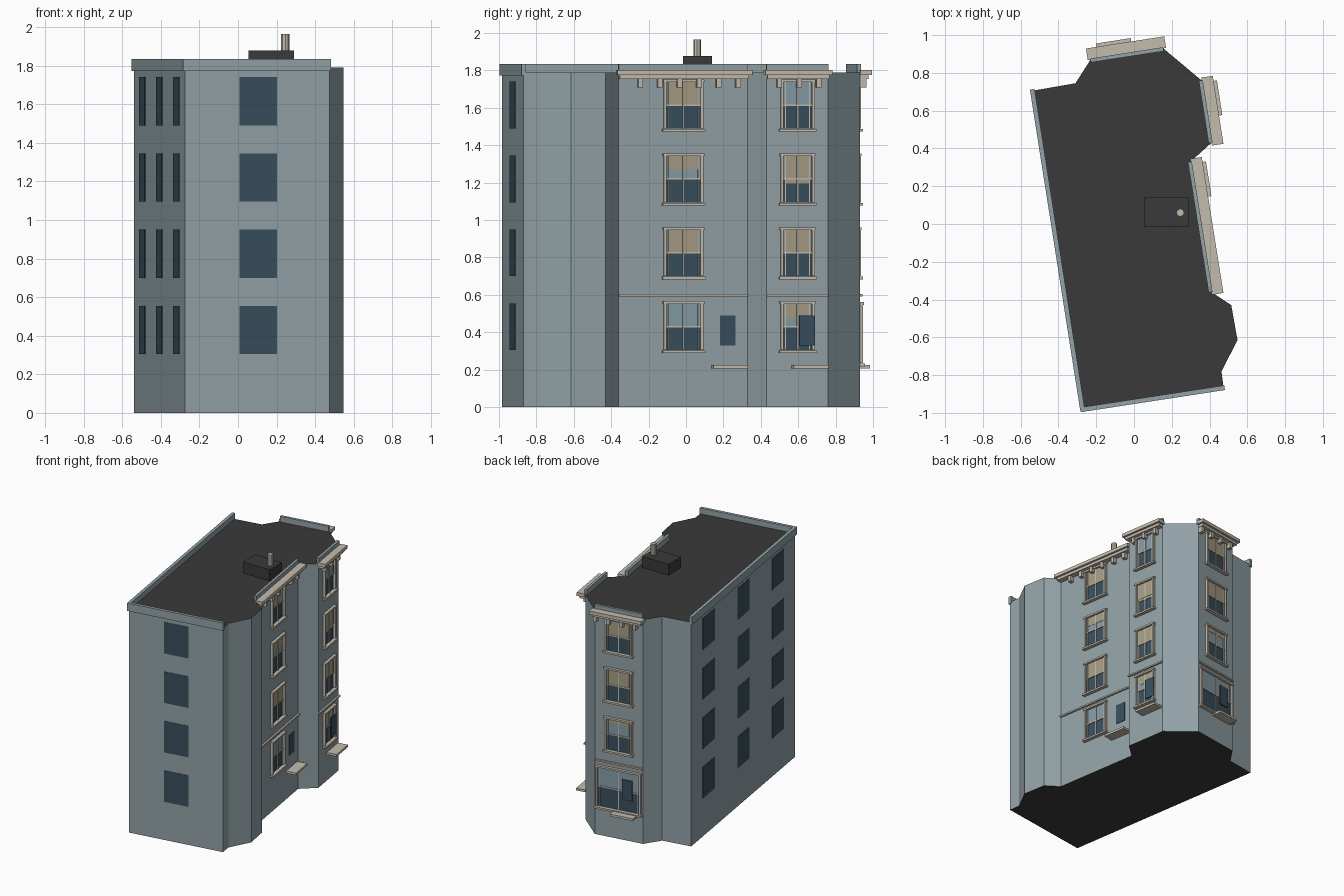
import bpy, bmesh, math
from mathutils import Vector

if "Cube" in bpy.data.objects:
    bpy.data.objects.remove(bpy.data.objects["Cube"])


def mat(name, r, g, b):
    m = bpy.data.materials.new(name)
    m.diffuse_color = (r, g, b, 1)
    m.use_nodes = True
    m.node_tree.nodes["Principled BSDF"].inputs["Base Color"].default_value = m.diffuse_color
    return m


WALL = mat("grey blue wall", 0.29, 0.36, 0.385)
ROOF = mat("dark roof", 0.042, 0.042, 0.042)
GLASS = mat("dark glass", 0.04, 0.078, 0.108)
SKY = mat("pale glass", 0.235, 0.33, 0.385)
TRIM = mat("stone trim", 0.55, 0.50, 0.42)
BLIND = mat("tan blind", 0.38, 0.335, 0.23)

parts = {}


def part(name, material):
    if name not in parts:
        parts[name] = (bmesh.new(), material)
    return parts[name][0]


class Face:
    """Wall segment: u runs along it from its middle, n points outward."""
    def __init__(self, p, q):
        p, q = Vector((*p, 0)), Vector((*q, 0))
        self.mid, self.len = (p + q) / 2, (q - p).length
        self.u = (q - p).normalized()
        self.n = Vector((self.u.y, -self.u.x, 0))

    def box(self, name, material, u0, u1, n0, n1, z0, z1):
        bm = part(name, material)
        pt = lambda a, b, c: bm.verts.new(self.mid + self.u * a + self.n * b + Vector((0, 0, c)))
        lo = [pt(a, b, z0) for a, b in ((u0, n0), (u1, n0), (u1, n1), (u0, n1))]
        hi = [pt(a, b, z1) for a, b in ((u0, n0), (u1, n0), (u1, n1), (u0, n1))]
        bm.faces.new(lo)
        bm.faces.new(hi)
        for i in range(4):
            j = (i + 1) % 4
            bm.faces.new((lo[i], lo[j], hi[j], hi[i]))


# Building body from its footprint, counter-clockwise
fp = [(-0.54, 0.705), (-0.275, -0.985), (0.475, -0.87), (0.463, -0.78), (0.548, -0.615),
      (0.515, -0.43), (0.41, -0.36), (0.30, 0.33), (0.41, 0.43), (0.358, 0.76),
      (0.155, 0.93), (-0.23, 0.87), (-0.31, 0.745)]
bm = bmesh.new()
base = bm.faces.new([bm.verts.new((x, y, 0)) for x, y in fp])
top = bmesh.ops.extrude_face_region(bm, geom=[base])
bmesh.ops.translate(bm, vec=(0, 0, 1.79),
                    verts=[v for v in top["geom"] if isinstance(v, bmesh.types.BMVert)])
bmesh.ops.recalc_face_normals(bm, faces=bm.faces)
for f in bm.faces:
    f.material_index = 1 if abs(f.normal.z) > 0.5 else 0
me = bpy.data.meshes.new("building_body")
bm.to_mesh(me)
bm.free()
me.materials.append(WALL)
me.materials.append(ROOF)
bpy.context.collection.objects.link(bpy.data.objects.new("building_body", me))

left, front = Face(fp[0], fp[1]), Face(fp[1], fp[2])
main, bay, back = Face(fp[6], fp[7]), Face(fp[8], fp[9]), Face(fp[10], fp[11])
FLOORS = [0.305 + 0.395 * i for i in range(4)]

# Plain sides: flat windows and parapets
for face, centres in ((left, (-0.57, 0, 0.57)), (front, (0.005,))):
    for c in centres:
        for z in FLOORS:
            face.box("plain_windows", GLASS, c - 0.098, c + 0.098, -0.01, 0.003, z, z + 0.25)
    h = face.len / 2
    face.box("side_parapets", WALL, -h - 0.008, h + 0.005, -0.015, 0.01, 1.772, 1.835)


def window(face, w, z0, z1, blind):
    """Sash window with casing, sill, mullion and a blind covering part of it."""
    h, mid = w / 2, (z0 + z1) / 2
    face.box("lower_glass", GLASS, -h, h, -0.01, 0.003, z0, mid)
    face.box("upper_glass", SKY, -h, h, -0.01, 0.004, mid, z1)
    if blind:
        face.box("blinds", BLIND, -h + 0.012, h - 0.012, 0, 0.006, z1 - blind * (z1 - z0), z1)
    for s in (-1, 1):
        a, b = sorted((s * (h - 0.003), s * (h + 0.012)))
        face.box("window_casings", TRIM, a, b, 0, 0.018, z0, z1)
        a, b = sorted((s * (h - 0.013), s * (h - 0.017)))
        face.box("sashes", TRIM, a, b, 0, 0.008, z0, z1)
    face.box("sashes", TRIM, -0.004, 0.004, 0, 0.01, z0, z1)
    face.box("sashes", TRIM, -h, h, 0, 0.009, mid - 0.004, mid + 0.004)
    face.box("window_casings", TRIM, -h - 0.016, h + 0.016, 0, 0.022, z1 - 0.003, z1 + 0.011)
    face.box("window_sills", TRIM, -h - 0.02, h + 0.02, 0, 0.028, z0 - 0.017, z0 - 0.003)


# Decorated faces: blinds from the lowest floor up, hatch and ledge offsets
for face, w, blinds, brackets, hatch, ledge in (
        (main, 0.19, (0, 0.5, 0.3, 0.5), 6, 0.24, 0.245),
        (bay, 0.16, (0.31, 0.5, 0.6, 0), 3, 0.05, 0.062),
        (back, 0.20, (0, 0.15, 0.5, 0.5), 4, 0.075, 0.06)):
    h = face.len / 2
    for i, z in enumerate(FLOORS):
        if face is back and i == 0:
            window(face, 0.34, 0.235, z + 0.245, 0)
        else:
            window(face, w, z, z + 0.25, blinds[i])
    # Parapet, cornice and brackets
    face.box("face_parapets", WALL, -h, h, -0.015, 0.006, 1.78, 1.835)
    face.box("cornices", TRIM, -h - 0.015, h + 0.015, 0, 0.062, 1.776, 1.803)
    face.box("cornices", TRIM, -h, h, 0, 0.045, 1.755, 1.776)
    for k in range(brackets):
        c = h - 0.055 - 0.106 * k
        face.box("cornice_brackets", TRIM, c - 0.013, c + 0.013, 0, 0.035, 1.71, 1.757)
    # String course, hatch plate and low ledge
    face.box("string_courses", TRIM, -h, h, 0, 0.014, 0.592, 0.604)
    face.box("hatch_plates", GLASS, hatch - 0.042, hatch + 0.042,
             -0.005 if face is main else 0.013, 0.004 if face is main else 0.02, 0.33, 0.49)
    face.box("ledges", TRIM, ledge - 0.093, ledge + 0.093, 0, 0.08, 0.207, 0.225)

# Rooftop box
roof_face = Face((0.055, -0.015), (0.29, -0.015))
roof_face.box("rooftop_box", ROOF, -0.1175, 0.1175, -0.155, 0, 1.785, 1.878)

for name, (b, m) in parts.items():
    bmesh.ops.recalc_face_normals(b, faces=b.faces)
    me = bpy.data.meshes.new(name)
    b.to_mesh(me)
    b.free()
    me.materials.append(m)
    bpy.context.collection.objects.link(bpy.data.objects.new(name, me))

# Vent pipe
bpy.ops.mesh.primitive_cylinder_add(vertices=8, radius=0.021, depth=0.09, location=(0.245, 0.06, 1.92))
pipe = bpy.context.object
pipe.name = "vent_pipe"
pipe.data.materials.append(TRIM)
